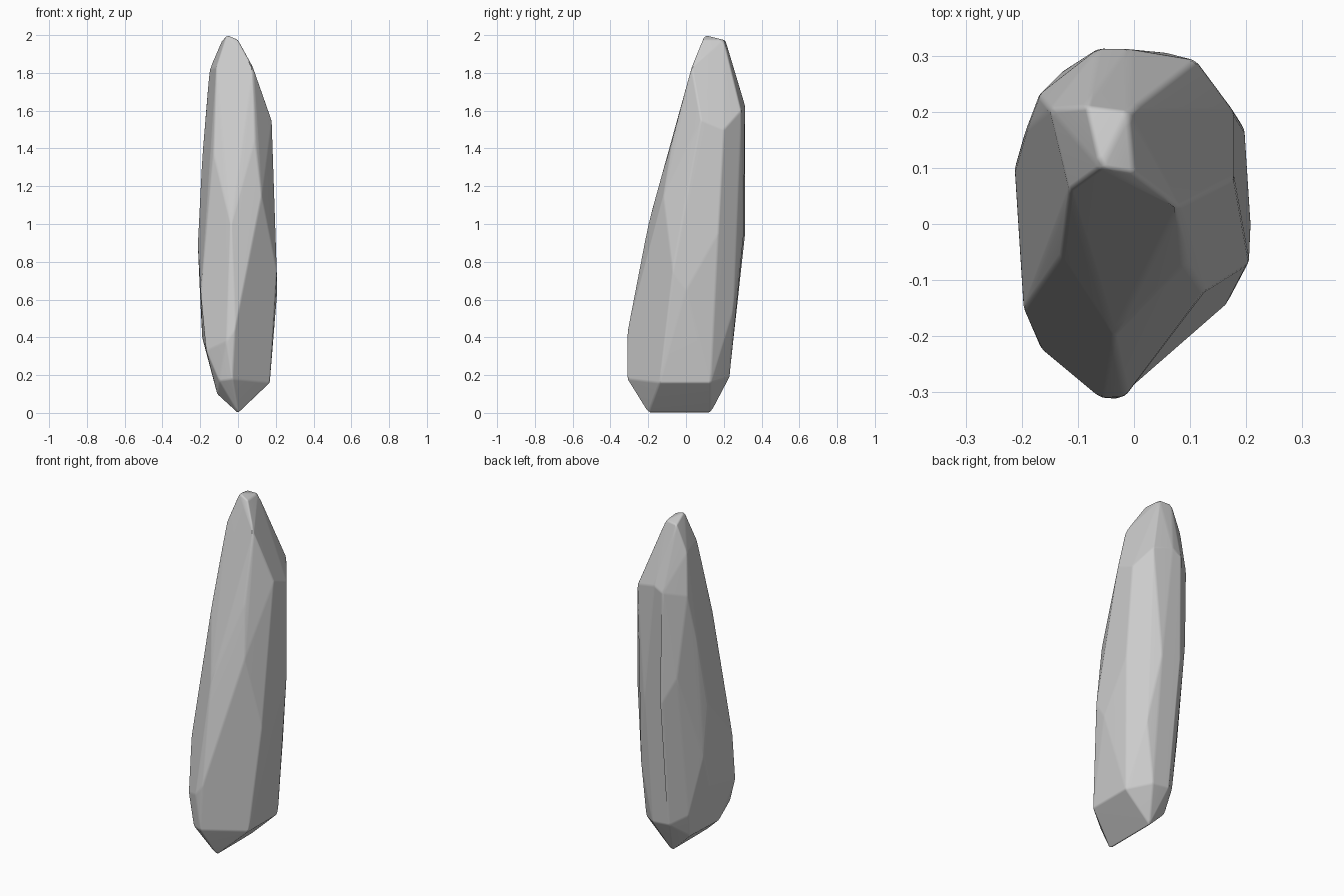
import bpy, bmesh, math

if "Cube" in bpy.data.objects:
    bpy.data.objects.remove(bpy.data.objects["Cube"])

# Corner points of the chipped stone, grouped by region
tip = [(-.06, .10, 2.0), (.0, .09, 1.975), (-.01, .20, 1.975), (-.085, .21, 1.97)]
shoulder = [(-.115, .06, 1.83), (.08, .03, 1.83), (-.15, .205, 1.82),
            (.178, .08, 1.55), (.178, .20, 1.50), (.11, .292, 1.6),
            (-.01, .312, 1.63), (-.065, .312, 1.6), (-.17, .23, 1.58)]
front = [(-.13, -.06, 1.38), (-.037, -.2, 1.0), (.09, -.07, 1.45),
         (.125, -.12, 1.15), (-.015, -.308, .44), (-.06, -.31, .38),
         (-.197, -.155, .62), (-.168, -.22, .33)]
sides = [(-.213, .10, .9), (-.193, .17, 1.3), (-.20, .12, .6), (-.19, .05, .4),
         (.205, -.07, .75), (.208, 0, .65), (.192, .03, 1.25), (.197, .17, .95)]
back = [(-.06, .313, .95), (-.13, .27, 1.1), (.06, .305, .95), (.14, .27, .95),
        (-.02, .275, .6), (.12, .25, .55)]
base = [(.168, -.14, .16), (.168, .13, .16), (-.03, -.312, .18), (-.10, -.27, .17),
        (.0, -.2, .0), (.0, .13, .0), (-.11, -.15, .1), (-.11, .12, .11),
        (.06, .23, .19), (-.05, .23, .2), (-.13, .16, .25)]

# Wrap the points in a convex shell and merge nearly coplanar facets
bm = bmesh.new()
for p in tip + shoulder + front + sides + back + base:
    bm.verts.new(p)
hull = bmesh.ops.convex_hull(bm, input=bm.verts[:])
loose = [v for v in bm.verts if not v.link_faces]
bmesh.ops.delete(bm, geom=loose, context='VERTS')
bmesh.ops.dissolve_limit(bm, angle_limit=math.radians(6),
                         verts=bm.verts[:], edges=bm.edges[:])
bmesh.ops.recalc_face_normals(bm, faces=bm.faces[:])

mesh = bpy.data.meshes.new("standing_stone")
bm.to_mesh(mesh)
bm.free()
stone = bpy.data.objects.new("standing_stone", mesh)
bpy.context.collection.objects.link(stone)
for f in mesh.polygons:
    f.use_smooth = True

# Worn edges between flat facets
bevel = stone.modifiers.new("worn_edges", 'BEVEL')
bevel.width = 0.008
bevel.segments = 2
bevel.limit_method = 'ANGLE'
bevel.angle_limit = math.radians(5)
normals = stone.modifiers.new("flat_facets", 'WEIGHTED_NORMAL')
normals.keep_sharp = True
